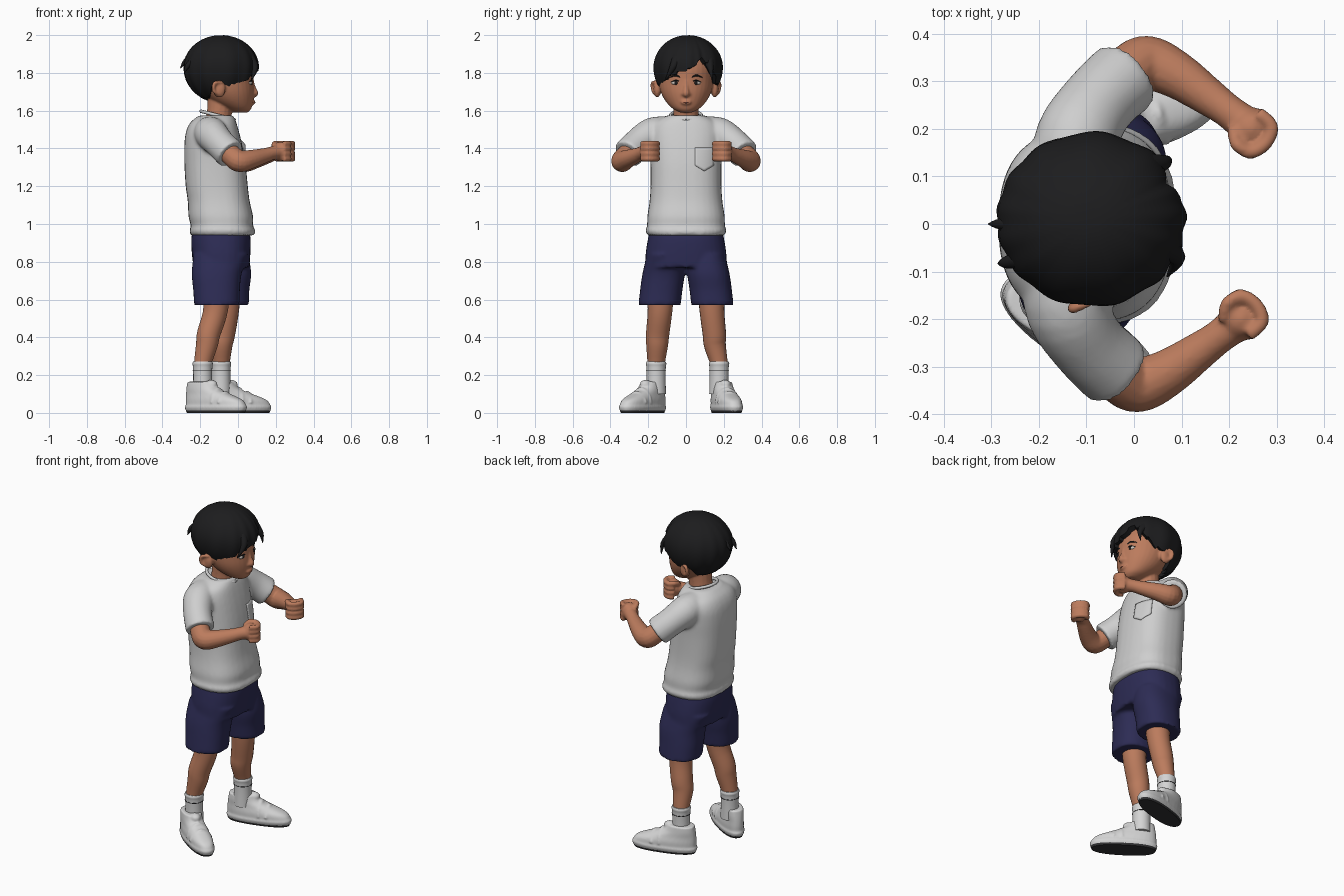
import bpy, bmesh
from math import sin, cos, acos, pi, radians, exp
from mathutils import Vector, Matrix

cube = bpy.data.objects.get("Cube")
if cube:
    bpy.data.objects.remove(cube)


def material(name, r, g, b):
    m = bpy.data.materials.new(name)
    m.use_nodes = True
    m.diffuse_color = (r, g, b, 1)
    m.node_tree.nodes["Principled BSDF"].inputs["Base Color"].default_value = (r, g, b, 1)
    return m


SKIN = material("skin", 0.5, 0.2, 0.11)
HAIR = material("hair_black", 0.012, 0.012, 0.013)
SHIRT = material("shirt_grey", 0.62, 0.62, 0.62)
NAVY = material("shorts_navy", 0.026, 0.025, 0.09)
SHOE = material("shoe_white", 0.66, 0.66, 0.66)
SOLE = material("sole_dark", 0.03, 0.03, 0.032)
EYE = material("eye_white", 0.6, 0.55, 0.5)
LIP = material("lip_brown", 0.32, 0.1, 0.06)


def spline(rows, steps=4):
    """Catmull-Rom resampling of rows of numbers."""
    rows = [Vector(r) for r in rows]
    out = []
    for i in range(len(rows) - 1):
        a, b, c, d = (rows[min(max(i + k, 0), len(rows) - 1)] for k in (-1, 0, 1, 2))
        for s in range(steps):
            t = s / steps
            out.append(b + (c - a) * (t / 2) + (a * 2 - b * 5 + c * 4 - d) * (t * t / 2)
                       + (b * 3 - a - c * 3 + d) * (t ** 3 / 2))
    return out + [rows[-1]]


def skin_rings(bm, rings):
    """Join rings of points into a capped closed surface."""
    rings = [[bm.verts.new(p) for p in ring] for ring in rings]
    n = len(rings[0])
    for a, b in zip(rings, rings[1:]):
        for i in range(n):
            bm.faces.new((a[i], a[(i + 1) % n], b[(i + 1) % n], b[i]))
    bm.faces.new(rings[0][::-1])
    bm.faces.new(rings[-1])


def loft(bm, rows, power=2.0, n=32):
    """Level rings; each row is z, back x, front x, centre y, half width."""
    rings = []
    for z, back, front, cy, half in spline(rows):
        ring = []
        for i in range(n):
            c, s = cos(2 * pi * i / n), sin(2 * pi * i / n)
            c, s = (abs(v) ** (2 / power) * (1 if v > 0 else -1) for v in (c, s))
            ring.append(Vector(((back + front) / 2 + c * (front - back) / 2, cy + s * half, z)))
        rings.append(ring)
    skin_rings(bm, rings)


def tube(bm, rows, n=16):
    """Round tube; each row is x, y, z, radius."""
    rows = spline([Vector(r) for r in rows])
    pts = [r.xyz for r in rows]
    rings, old, quat = [], None, None
    for i, p in enumerate(pts):
        d = (pts[min(i + 1, len(pts) - 1)] - pts[max(i - 1, 0)]).normalized()
        quat = d.to_track_quat('Z', 'Y') if old is None else old.rotation_difference(d) @ quat
        old = d
        rings.append([p + quat @ Vector((cos(2 * pi * k / n), sin(2 * pi * k / n), 0)) * rows[i].w
                      for k in range(n)])
    skin_rings(bm, rings)


def ball(bm, centre, radii):
    bmesh.ops.create_uvsphere(bm, u_segments=24, v_segments=14, radius=1,
                              matrix=Matrix.Translation(centre) @ Matrix.Diagonal((*radii, 1)))


def finish(name, bm, mat, voxel=0, relax=5, place=None):
    """Make the object; with a voxel size, fuse its pieces into one soft surface."""
    if place:
        bm.transform(place)
    bmesh.ops.recalc_face_normals(bm, faces=bm.faces)
    for f in bm.faces:
        f.smooth = True
    me = bpy.data.meshes.new(name)
    bm.to_mesh(me)
    bm.free()
    me.materials.append(mat)
    ob = bpy.data.objects.new(name, me)
    bpy.context.collection.objects.link(ob)
    if voxel:
        fuse = ob.modifiers.new("fuse", 'REMESH')
        fuse.mode, fuse.voxel_size, fuse.use_smooth_shade = 'VOXEL', voxel, True
        soft = ob.modifiers.new("soften", 'SMOOTH')
        soft.factor, soft.iterations = 0.5, relax
    else:
        bpy.ops.object.select_all(action='DESELECT')
        ob.select_set(True)
        bpy.context.view_layer.objects.active = ob
        bpy.ops.object.shade_smooth_by_angle(angle=radians(50))
    return ob


# Head with neck, nose and ears
bm = bmesh.new()
loft(bm, [(1.59, -0.02, 0.05, 0, 0.03), (1.61, -0.07, 0.07, 0, 0.07), (1.65, -0.14, 0.08, 0, 0.108),
          (1.7, -0.19, 0.085, 0, 0.134), (1.76, -0.22, 0.082, 0, 0.146), (1.83, -0.235, 0.08, 0, 0.15),
          (1.9, -0.22, 0.05, 0, 0.13), (1.95, -0.17, -0.01, 0, 0.08)])
tube(bm, [(-0.11, 0, 1.5, 0.075), (-0.1, 0, 1.58, 0.066), (-0.09, 0, 1.68, 0.07)])
tube(bm, [(0.074, 0, 1.76, 0.01), (0.082, 0, 1.72, 0.013), (0.09, 0, 1.692, 0.018), (0.08, 0, 1.68, 0.012)])
ball(bm, (0.075, 0, 1.645), (0.016, 0.03, 0.016))
for s in (-1, 1):
    ball(bm, (0.08, s * 0.016, 1.688), (0.013, 0.012, 0.01))
    ball(bm, (-0.1, s * 0.152, 1.715), (0.034, 0.02, 0.046))
    tube(bm, [(-0.08, s * 0.15, 1.68, 0.008), (-0.125, s * 0.172, 1.7, 0.01),
              (-0.125, s * 0.178, 1.745, 0.01), (-0.085, s * 0.16, 1.75, 0.009)])
finish("head", bm, SKIN, 0.006)

# Eyes, brows and mouth
for s, side in ((1, "left"), (-1, "right")):
    bm = bmesh.new()
    ball(bm, (0.057, s * 0.053, 1.747), (0.018, 0.025, 0.013))
    finish(side + "_eye", bm, EYE)
    bm = bmesh.new()
    ball(bm, (0.069, s * 0.052, 1.747), (0.009, 0.011, 0.011))
    finish(side + "_iris", bm, HAIR)
    bm = bmesh.new()
    tube(bm, [(0.076, s * 0.026, 1.775, 0.003), (0.07, s * 0.055, 1.787, 0.005), (0.052, s * 0.088, 1.775, 0.002)])
    finish(side + "_brow", bm, HAIR)
    bm = bmesh.new()
    tube(bm, [(0.074, s * 0.03, 1.752, 0.002), (0.073, s * 0.053, 1.761, 0.003), (0.058, s * 0.08, 1.75, 0.002)])
    finish(side + "_lash", bm, HAIR)
bm = bmesh.new()
tube(bm, [(0.077, -0.028, 1.645, 0.002), (0.088, 0, 1.643, 0.004), (0.077, 0.028, 1.645, 0.002)])
finish("mouth", bm, LIP)

# Hair: a domed cap whose lower edge follows the hairline, with a parting
EDGE = [(-180, 1.66), (-120, 1.68), (-100, 1.755), (-75, 1.74), (-55, 1.75), (-25, 1.8), (5, 1.83),
        (27, 1.89), (40, 1.84), (65, 1.755), (80, 1.74), (100, 1.755), (120, 1.68), (180, 1.66)]


def edge_height(deg):
    for (a, za), (b, zb) in zip(EDGE, EDGE[1:]):
        if a <= deg <= b:
            return za + (zb - za) * (deg - a) / (b - a)


SEGS, ROWS = 120, 16
hair_rings = []
for j in range(1, ROWS + 1):
    t, ring = j / ROWS, []
    for i in range(SEGS):
        deg = -180 + 360 * i / SEGS
        th = radians(deg)
        drop = edge_height(deg) - 0.016 * ((i / 6) % 1) - 1.83
        phi = t * acos(drop / (0.17 if drop > 0 else 0.19))
        lump = 1 + 0.02 * t * sin(th * 13 + 2 * sin(th * 2) + t) - 0.07 * t * exp(-((deg - 27) / 6) ** 2)
        r, up = sin(phi) * lump, cos(phi)
        ring.append(Vector((-0.09 + 0.198 * r * cos(th), 0.01 + 0.183 * r * sin(th),
                            1.83 + up * (0.17 if up > 0 else 0.19))))
    hair_rings.append(ring)
core = Vector((-0.08, 0, 1.8))
hair_rings.append([core.lerp(p, 0.6) for p in hair_rings[-1]])
bm = bmesh.new()
skin_rings(bm, hair_rings)
finish("hair", bm, HAIR)
bm = bmesh.new()
tube(bm, [(-0.23, 0, 1.9, 0.02), (-0.28, 0, 1.86, 0.012), (-0.305, 0, 1.825, 0.002)])
tube(bm, [(-0.22, -0.07, 1.88, 0.02), (-0.265, -0.08, 1.84, 0.014), (-0.285, -0.083, 1.8, 0.002)])
tube(bm, [(0.02, 0.12, 1.87, 0.03), (0.065, 0.13, 1.82, 0.015), (0.07, 0.14, 1.76, 0.002)])
tube(bm, [(0.05, -0.04, 1.89, 0.03), (0.09, -0.07, 1.83, 0.018), (0.07, -0.11, 1.76, 0.002)])
finish("hair_tufts", bm, HAIR)

# Shirt: body and sleeves fused, then collar and pocket
bm = bmesh.new()
loft(bm, [(0.94, -0.25, 0.088, 0, 0.203), (0.965, -0.258, 0.092, 0, 0.215), (0.99, -0.25, 0.08, 0, 0.206),
          (1.04, -0.262, 0.08, 0, 0.205), (1.12, -0.266, 0.062, 0, 0.193), (1.2, -0.277, 0.052, 0, 0.188),
          (1.32, -0.284, 0.04, 0, 0.188), (1.42, -0.284, 0.022, 0, 0.192), (1.49, -0.275, 0.005, 0, 0.19),
          (1.54, -0.25, -0.01, 0, 0.165), (1.575, -0.205, -0.025, 0, 0.1)], 2.5)
for s in (-1, 1):
    dx = 0 if s > 0 else -0.02
    tube(bm, [(dx - 0.13, s * 0.1, 1.485, 0.085), (dx - 0.12, s * 0.18, 1.475, 0.088),
              (dx - 0.075, s * 0.255, 1.425, 0.08), (dx - 0.02, s * 0.308, 1.37, 0.082)], 24)
shirt = finish("shirt", bm, SHIRT, 0.01, 6)
bm = bmesh.new()
collar = [(-0.108 + 0.088 * cos(a), 0.082 * sin(a), 1.575 - 0.022 * cos(a), 0.009)
          for a in (2 * pi * k / 12 for k in range(13))]
tube(bm, collar, 8)
finish("shirt_collar", bm, SHIRT)
bm = bmesh.new()
bmesh.ops.create_grid(bm, x_segments=8, y_segments=8, size=1)
for v in bm.verts:
    u, w = v.co.x, (1 - v.co.y) / 2
    v.co = Vector((0.3, 0.097 + 0.05 * u, 1.405 - w * (0.125 - 0.03 * abs(u))))
pocket = finish("chest_pocket", bm, SHIRT)
wrap = pocket.modifiers.new("lay_on_shirt", 'SHRINKWRAP')
wrap.target, wrap.wrap_method, wrap.offset = shirt, 'PROJECT', 0.002
wrap.use_project_x, wrap.use_negative_direction, wrap.use_positive_direction = True, True, True
thick = pocket.modifiers.new("thickness", 'SOLIDIFY')
thick.thickness, thick.offset = 0.007, 0

# Shorts
bm = bmesh.new()
loft(bm, [(1.0, -0.23, 0.05, 0, 0.185), (0.93, -0.247, 0.066, 0, 0.2), (0.85, -0.245, 0.066, 0, 0.213),
          (0.77, -0.235, 0.06, 0, 0.218)], 2.4)
for s, dx in ((1, 0.025), (-1, -0.025)):
    loft(bm, [(0.84, -0.235, 0.055, s * 0.105, 0.1), (0.74, dx - 0.22, dx + 0.045, s * 0.118, 0.112),
              (0.65, dx - 0.212, dx + 0.035, s * 0.131, 0.112), (0.57, dx - 0.207, dx + 0.033, s * 0.14, 0.112)], 2.3)
finish("shorts", bm, NAVY, 0.01, 4)

# Arms and legs
for s, side in ((1, "left"), (-1, "right")):
    dx = 0 if s > 0 else -0.02
    bm = bmesh.new()
    tube(bm, [(dx - 0.07, s * 0.26, 1.42, 0.052), (dx - 0.01, s * 0.32, 1.358, 0.057),
              (dx + 0.03, s * 0.338, 1.332, 0.058), (dx + 0.09, s * 0.313, 1.343, 0.05),
              (dx + 0.16, s * 0.265, 1.362, 0.04), (dx + 0.2, s * 0.236, 1.375, 0.036),
              (dx + 0.24, s * 0.205, 1.383, 0.04)])
    # Fist: palm, four curled fingers and a thumb
    palm = Vector((dx + 0.245, s * 0.2, 1.383))
    ahead, inward = Vector((0.77, -0.63 * s, 0)), Vector((-0.63, -0.77 * s, 0))
    ball(bm, palm, (0.046, 0.046, 0.052))
    for k in range(4):
        base = palm + Vector((0, 0, 0.027 * k - 0.038))
        path = [(-0.01, -0.036), (0.032, -0.032), (0.044, 0.005), (0.03, 0.04), (0.0, 0.042)]
        tube(bm, [(*(base + ahead * f + inward * g), 0.0145) for f, g in path], 10)
    tube(bm, [(*(palm + ahead * f + inward * g + Vector((0, 0, h))), 0.014)
              for f, g, h in ((-0.03, 0.02, 0.03), (0.0, 0.045, 0.045), (0.035, 0.035, 0.04))], 10)
    finish(side + "_arm", bm, SKIN, 0.006, 4)

    hip, shin, foot = ((-0.06, -0.077, -0.09) if s > 0 else (-0.118, -0.155, -0.187))
    ankle_y = 0.175 if s > 0 else -0.158
    bm = bmesh.new()
    tube(bm, [(hip, s * 0.135, 0.72, 0.08), (hip, s * 0.137, 0.55, 0.066), (shin, s * 0.15, 0.42, 0.062),
              (shin - 0.01, s * 0.153, 0.36, 0.058), (foot, ankle_y, 0.26, 0.046), (foot, ankle_y, 0.2, 0.045)], 24)
    finish(side + "_leg", bm, SKIN)

    # Sock with a thin dark trim
    bm = bmesh.new()
    tube(bm, [(foot, ankle_y, z, r) for z, r in ((0.272, 0.05), (0.26, 0.054), (0.24, 0.051), (0.18, 0.05), (0.1, 0.052))], 24)
    finish(side + "_sock", bm, SHOE)
    bm = bmesh.new()
    tube(bm, [(foot + 0.051 * cos(a), ankle_y + 0.051 * sin(a), 0.226, 0.002)
              for a in (pi * k / 6 for k in range(13))], 6)
    finish(side + "_sock_trim", bm, SOLE)

    # Shoe, modelled along x and turned outwards
    heel_to_toe = Matrix.Rotation(radians(16 if s > 0 else -34), 4, 'Z')
    place = Matrix.Translation((-0.007, 0.215, 0) if s > 0 else (-0.117, -0.23, 0)) @ heel_to_toe
    bm = bmesh.new()
    loft(bm, [(0.006, -0.182, 0.182, 0, 0.06), (0.03, -0.19, 0.19, 0, 0.068), (0.042, -0.184, 0.184, 0, 0.064),
              (0.07, -0.184, 0.16, 0, 0.063), (0.1, -0.182, 0.085, 0, 0.057), (0.13, -0.178, 0.01, 0, 0.054),
              (0.165, -0.172, -0.02, 0, 0.05)], 2.4)
    for u, top in ((0.015, 0.125), (0.06, 0.106)):
        tube(bm, [(u, -0.06, 0.05, 0.01), (u, -0.045, top - 0.03, 0.012), (u, 0, top, 0.012),
                  (u, 0.045, top - 0.03, 0.012), (u, 0.06, 0.05, 0.01)], 10)
    ball(bm, (-0.03, 0, 0.15), (0.035, 0.03, 0.025))
    finish(side + "_shoe", bm, SHOE, 0.006, 3, place)
    bm = bmesh.new()
    loft(bm, [(0, -0.178, 0.178, 0, 0.058), (0.012, -0.184, 0.184, 0, 0.062)], 2.4)
    finish(side + "_sole", bm, SOLE, place=place)
